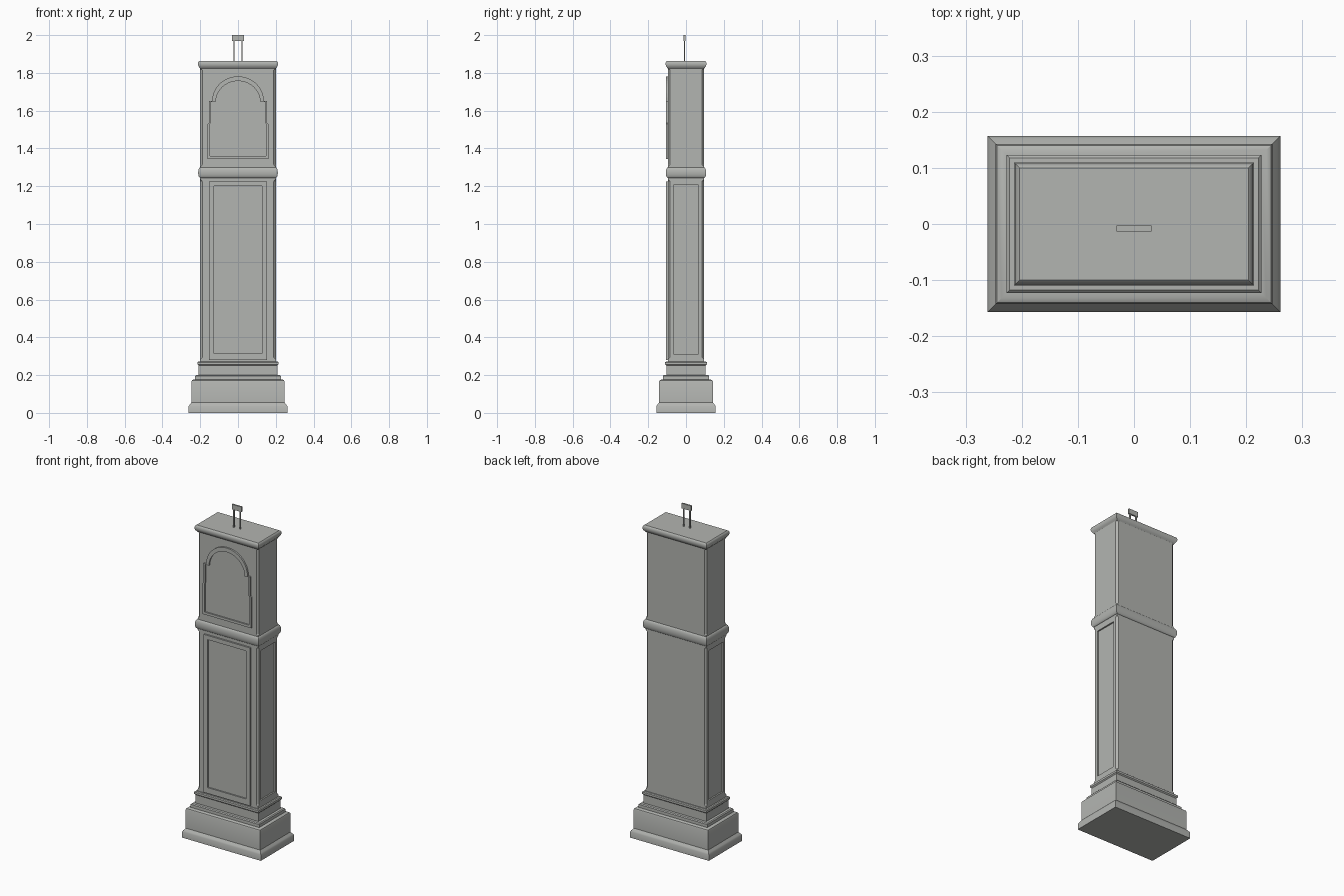
import bpy, bmesh, math

cube = bpy.data.objects.get("Cube")
if cube:
    bpy.data.objects.remove(cube)

# Single painted finish
GREY = (0.45, 0.46, 0.44, 1)
paint = bpy.data.materials.new("warm grey paint")
paint.use_nodes = True
paint.diffuse_color = GREY
paint.node_tree.nodes["Principled BSDF"].inputs["Base Color"].default_value = GREY

DEPTH_GAP = 0.104   # half width minus half depth, shared by every tier


def finish(name, bm, smooth=False):
    bmesh.ops.remove_doubles(bm, verts=bm.verts, dist=0.0002)
    bmesh.ops.recalc_face_normals(bm, faces=bm.faces)
    mesh = bpy.data.meshes.new(name)
    bm.to_mesh(mesh)
    bm.free()
    obj = bpy.data.objects.new(name, mesh)
    mesh.materials.append(paint)
    bpy.context.collection.objects.link(obj)
    if smooth:
        bpy.ops.object.select_all(action='DESELECT')
        obj.select_set(True)
        bpy.context.view_layer.objects.active = obj
        bpy.ops.object.shade_smooth_by_angle(angle=math.radians(35))
    return obj


def ring(bm, z, hx, c=0.0):
    """Rectangle at height z with corners cut back by c."""
    hy = hx - DEPTH_GAP
    quarter = [(hx, hy - c), (hx - c, hy)]
    pts = quarter + [(-x, y) for x, y in quarter[::-1]]
    pts += [(-x, -y) for x, y in pts]
    return [bm.verts.new((x, y, z)) for x, y in pts]


def tiers(name, profile, panels=False, smooth=False):
    """Stack rectangles of (height, half width, corner cut)."""
    bm = bmesh.new()
    rings = [ring(bm, *p) for p in profile]
    for a, b in zip(rings, rings[1:]):
        for i in range(8):
            j = (i + 1) % 8
            bm.faces.new((a[i], a[j], b[j], b[i]))
    bm.faces.new(rings[0])
    bm.faces.new(rings[-1])
    bmesh.ops.remove_doubles(bm, verts=bm.verts, dist=0.0002)
    bmesh.ops.dissolve_degenerate(bm, edges=bm.edges, dist=0.0002)
    bmesh.ops.recalc_face_normals(bm, faces=bm.faces)
    if panels:
        sides = [f for f in bm.faces if abs(f.normal.x) > 0.99 and f.calc_area() > 0.1]
        bmesh.ops.inset_individual(bm, faces=sides, thickness=0.026)
        bmesh.ops.inset_individual(bm, faces=sides, thickness=0.0005, depth=-0.008)
    return finish(name, bm, smooth)


def case(name, z0, z1, panels=False):
    """Case section with stopped chamfers on its four corners."""
    tiers(name, [(z0, 0.2, 0), (z0 + 0.012, 0.2, 0), (z0 + 0.024, 0.2, 0.011),
                 (z1 - 0.024, 0.2, 0.011), (z1 - 0.012, 0.2, 0), (z1, 0.2, 0)], panels)


def bead(z, r, h):
    """Half-round moulding profile."""
    return [(z - h * math.cos(a), 0.2 + r * math.sin(a), 0)
            for a in [math.pi * i / 8 for i in range(9)]]


def door(name, outer, inner, back=-0.09, front=-0.106, floor=-0.098):
    """Raised frame following two matching outlines around a sunk panel."""
    bm = bmesh.new()
    loops = [[bm.verts.new((x, y, z)) for x, z in pts]
             for pts, y in ((outer, back), (outer, front), (inner, front), (inner, floor))]
    n = len(outer)
    for a, b in zip(loops, loops[1:]):
        for i in range(n):
            j = (i + 1) % n
            bm.faces.new((a[i], a[j], b[j], b[i]))
    bm.faces.new(loops[-1])
    bm.faces.new(loops[0])
    return finish(name, bm)


def rect(hx, z0, z1):
    return [(-hx, z0), (hx, z0), (hx, z1), (-hx, z1)]


def arched(foot, hip, r, z0, z_mid, z_spring, rise):
    """Rectangle with small shoulders carrying a round arch."""
    right = [(foot, z0), (foot, z_mid), (hip, z_mid + 0.005), (hip, z_spring)]
    arch = [(r * math.cos(a), z_spring + rise * math.sin(a))
            for a in [math.pi * i / 20 for i in range(21)]]
    return right + arch + [(-x, z) for x, z in right[::-1]]


def box(name, x, y, z, sx, sy, sz):
    bm = bmesh.new()
    bmesh.ops.create_cube(bm, size=1)
    for v in bm.verts:
        v.co = (x + v.co.x * sx, y + v.co.y * sy, z + v.co.z * sz)
    return finish(name, bm)


# Stepped plinth with its mouldings
tiers("plinth", [(0, 0.261, 0), (0.035, 0.261, 0), (0.043, 0.256, 0), (0.055, 0.247, 0),
                 (0.165, 0.247, 0), (0.172, 0.244, 0), (0.176, 0.236, 0), (0.177, 0.227, 0),
                 (0.195, 0.227, 0), (0.2, 0.222, 0), (0.201, 0.208, 0), (0.25, 0.208, 0),
                 (0.256, 0.214, 0), (0.268, 0.214, 0), (0.272, 0.209, 0), (0.272, 0.2, 0)],
      smooth=True)

# Tall waist and hood
case("waist_case", 0.27, 1.25, panels=True)
case("hood_case", 1.29, 1.84)
tiers("waist_moulding", bead(1.272, 0.011, 0.028), smooth=True)
tiers("top_moulding", [(1.822, 0.2, 0), (1.828, 0.204, 0), (1.834, 0.209, 0), (1.843, 0.212, 0),
                       (1.853, 0.212, 0), (1.86, 0.209, 0), (1.864, 0.204, 0)], smooth=True)

# Doors
door("waist_door", rect(0.153, 0.28, 1.225), rect(0.126, 0.315, 1.2))
door("hood_door",
     arched(0.161, 0.154, 0.137, 1.345, 1.53, 1.65, 0.132),
     arched(0.148, 0.143, 0.118, 1.36, 1.53, 1.645, 0.112))

# Small raised plate on two rods
for side, x in (("left", 0.021), ("right", -0.021)):
    box(side + "_rod", x, -0.008, 1.915, 0.007, 0.007, 0.12)
box("top_plate", 0, -0.008, 1.985, 0.063, 0.01, 0.03)
